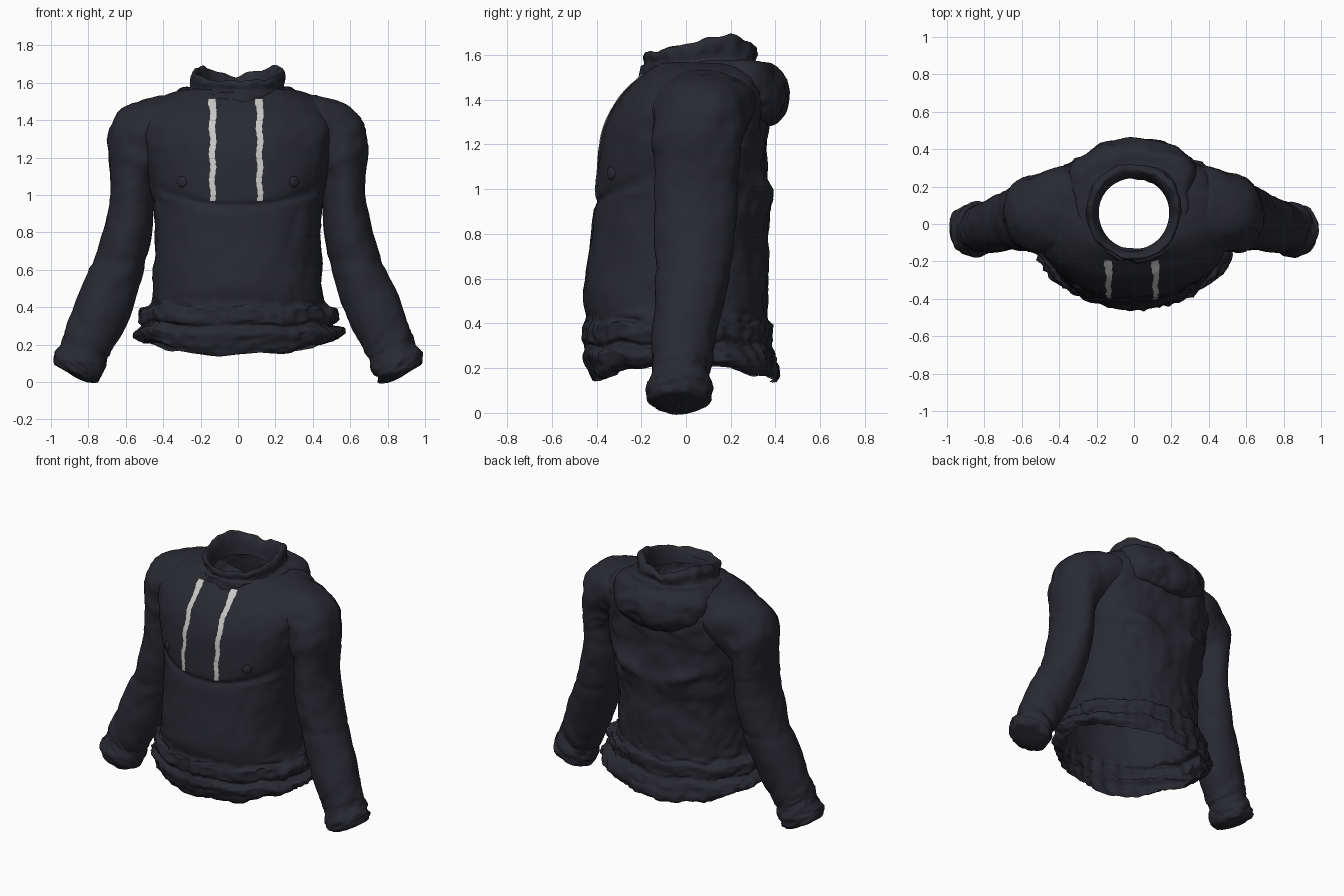
import bpy
import bmesh
import math
from mathutils import Vector, noise
from mathutils.bvhtree import BVHTree

cube = bpy.data.objects.get("Cube")
if cube:
    bpy.data.objects.remove(cube)


def material(name, rgb):
    m = bpy.data.materials.new(name)
    m.use_nodes = True
    m.diffuse_color = (*rgb, 1)
    bsdf = m.node_tree.nodes["Principled BSDF"]
    bsdf.inputs["Base Color"].default_value = (*rgb, 1)
    bsdf.inputs["Roughness"].default_value = 0.9
    return m


cloth = material("charcoal cloth", (0.022, 0.023, 0.031))
cord_white = material("cord white", (0.57, 0.57, 0.56))


def smooth_rows(rows, steps):
    """Catmull-Rom interpolation through a list of number rows."""
    out = []
    last = len(rows) - 1
    for i in range(last):
        a, b, c, d = (rows[max(0, min(last, i + k))] for k in (-1, 0, 1, 2))
        for s in range(steps):
            t = s / steps
            out.append([q + 0.5 * t * (r - p + t * (2 * p - 5 * q + 4 * r - w
                        + t * (3 * (q - r) + w - p)))
                        for p, q, r, w in zip(a, b, c, d)])
    return out + [list(rows[-1])]


def make_object(name, verts, faces, mat):
    mesh = bpy.data.meshes.new(name)
    mesh.from_pydata(verts, [], faces)
    mesh.materials.append(mat)
    for p in mesh.polygons:
        p.use_smooth = True
    ob = bpy.data.objects.new(name, mesh)
    bpy.context.collection.objects.link(ob)
    return ob


def loft(name, rings):
    n = len(rings[0])
    verts = [p for ring in rings for p in ring]
    faces = [(i * n + j, i * n + (j + 1) % n, (i + 1) * n + (j + 1) % n, (i + 1) * n + j)
             for i in range(len(rings) - 1) for j in range(n)]
    return make_object(name, verts, faces, cloth)


def surface_of(*objects):
    verts, polys = [], []
    for ob in objects:
        base = len(verts)
        verts += [v.co.copy() for v in ob.data.vertices]
        polys += [[base + k for k in p.vertices] for p in ob.data.polygons]
    return BVHTree.FromPolygons(verts, polys)


def wrinkle(p, freq):
    """Creased cloth noise, roughly -1 to 1."""
    q = Vector(p) * freq
    return 0.6 * noise.noise(q) + 0.7 * (0.4 - abs(noise.noise(q * 1.7 + Vector((7, 3, 1)))))


def power(v, e):
    return math.copysign(abs(v) ** e, v)


def bump(v, width):
    return math.exp(-(v / width) ** 2)


def ramp(v):
    v = max(0, min(1, v))
    return v * v * (3 - 2 * v)


ANGLES = [2 * math.pi * k / 128 for k in range(128)]

# Torso with a gathered two-tier hem: height, half width, front y, back y
torso_rows = [
    (0.15, 0.50, -0.41, 0.40), (0.19, 0.545, -0.43, 0.41), (0.26, 0.555, -0.45, 0.39),
    (0.30, 0.50, -0.43, 0.37), (0.33, 0.52, -0.45, 0.37), (0.39, 0.51, -0.45, 0.38),
    (0.42, 0.465, -0.44, 0.355), (0.55, 0.45, -0.45, 0.36), (0.75, 0.44, -0.43, 0.36),
    (0.93, 0.45, -0.41, 0.36), (1.0, 0.46, -0.405, 0.36), (1.2, 0.50, -0.385, 0.36),
    (1.32, 0.53, -0.35, 0.36), (1.42, 0.51, -0.29, 0.36), (1.5, 0.44, -0.21, 0.345),
    (1.55, 0.34, -0.16, 0.31), (1.565, 0.24, -0.14, 0.27), (1.53, 0.20, -0.13, 0.24)]
rings = []
for z, hx, yf, yb in smooth_rows(torso_rows, 7):
    ring = []
    hem = 1 / (1 + math.exp((z - 0.42) * 60))
    for a in ANGLES:
        c, s = math.cos(a), math.sin(a)
        # broad shoulder blades above a rounder waist
        squareness = 0.95 - 0.15 * ramp((z - 0.8) / 0.1) if s > 0 else 0.9 + 0.1 * hem
        x = hx * power(c, squareness)
        y = (yf + yb) / 2 + (yb - yf) / 2 * power(s, squareness)
        amp = 0.010 + 0.02 * hem + 0.02 * max(0, s) * (1 - hem) + 0.012 * abs(c) ** 4
        d = amp * wrinkle((x, y, z), 7 + 5 * hem)
        d += hem * 0.006 * math.sin(a * 40 + 3 * math.sin(a * 5))
        if s < 0 and abs(x) < 0.42:
            # chest crease and the soft belly
            d -= 0.014 * bump(z - 0.94 - 0.5 * x * x, 0.02)
            d += 0.012 * bump(x, 0.12) * bump(z - 0.5, 0.08)
        if s > 0:
            # loose folds hanging across the back
            d += 0.03 * bump(z - 0.93 - 0.3 * abs(x), 0.05) * bump(abs(x) - 0.2, 0.14)
        lift = 0.07 * abs(c) ** 3 * max(0, 1 - (z - 0.15) / 0.15)
        lift += 0.03 * hem * noise.noise(Vector((x * 6, y * 6, 2)))
        ring.append((x + c * d, y + s * d, z + lift))
    rings.append(ring)
torso = loft("torso", rings)
torso_skin = surface_of(torso)

# Sleeves with gathered, tucked cuffs: centre x, y, z, thickness across, front to back
sleeve_rows = [
    (0.27, 0.08, 1.41, 0.10, 0.19), (0.37, 0.08, 1.38, 0.16, 0.23),
    (0.50, 0.06, 1.285, 0.20, 0.21), (0.558, 0.05, 1.14, 0.13, 0.19),
    (0.565, 0.045, 1.0, 0.115, 0.185), (0.58, 0.04, 0.85, 0.125, 0.18),
    (0.63, 0.03, 0.64, 0.135, 0.165), (0.72, 0.0, 0.40, 0.148, 0.145),
    (0.80, -0.02, 0.22, 0.135, 0.13), (0.822, -0.025, 0.17, 0.125, 0.125),
    (0.845, -0.03, 0.11, 0.142, 0.142), (0.868, -0.03, 0.055, 0.125, 0.13),
    (0.876, -0.03, 0.037, 0.085, 0.09), (0.88, -0.03, 0.03, 0.005, 0.005)]
path = smooth_rows(sleeve_rows, 9)
for side, name in ((1, "left_sleeve"), (-1, "right_sleeve")):
    rings = []
    for i, (x, y, z, across, deep) in enumerate(path):
        p0, p1 = path[max(0, i - 4)], path[min(len(path) - 1, i + 4)]
        tangent = Vector((side * (p1[0] - p0[0]), 0, p1[2] - p0[2])).normalized()
        depth = Vector((0, 1, 0))
        normal = depth.cross(tangent)
        ring = []
        cuff = max(0, 1 - z / 0.3)
        for a in ANGLES[::2]:
            out = normal * math.cos(a) * across + depth * math.sin(a) * deep
            p = Vector((side * x, y, z)) + out
            d = (0.012 + 0.018 * cuff + 0.015 * bump(z - 1.25, 0.12)) * wrinkle(p, 7 + 5 * cuff)
            # seam fold around the forearm
            d -= 0.008 * bump(p.z - 0.64, 0.02)
            ring.append(p + out.normalized() * d * min(1, deep / 0.1))
        rings.append(ring)
    sleeve = loft(name, rings)
    # keep the body hollow: drop the sleeve end that lies inside the torso
    bm = bmesh.new()
    bm.from_mesh(sleeve.data)
    buried = []
    for v in bm.verts:
        spot, facing, _, _ = torso_skin.find_nearest(v.co)
        if v.co.z > 0.5 and (v.co - spot).dot(facing) < -0.02:
            buried.append(v)
    bmesh.ops.delete(bm, geom=buried, context="VERTS")
    bm.to_mesh(sleeve.data)
    bm.free()

# Hood folded down around the neck: radius and height at the front, then at the back
hood_rows = [
    (0.20, 1.42, 0.31, 1.28), (0.25, 1.45, 0.36, 1.30), (0.255, 1.50, 0.40, 1.38),
    (0.25, 1.54, 0.39, 1.49), (0.25, 1.55, 0.34, 1.57), (0.235, 1.56, 0.27, 1.58),
    (0.24, 1.59, 0.265, 1.65), (0.225, 1.61, 0.24, 1.685), (0.20, 1.57, 0.21, 1.64),
    (0.185, 1.52, 0.195, 1.54)]
rings = []
for rf, zf, rb, zb in smooth_rows(hood_rows, 6):
    ring = []
    for a in ANGLES:
        c, s = math.cos(a), math.sin(a)
        w = ((1 + s) / 2) ** 1.2
        r = rf + (rb - rf) * ramp((s + 0.5) / 1.4)
        z = zf + (zb - zf) * min(1, w * 1.5 if zb > zf else w)
        rim = max(0, z - 1.52) / 0.15
        z -= 0.05 * bump(c, 0.4) * max(0, s) * rim
        outer = max(0, min(1, (r - 0.2) / 0.06))
        # the drape spreads out toward the shoulder blades
        r += 0.03 * bump(s - 0.6, 0.25) * ramp((r - 0.27) / 0.1)
        d = 0.035 * outer * wrinkle((r * c, r * s, z), 8)
        z += 0.02 * rim * noise.noise(Vector((c * 3, s * 3, 5)))
        r += d
        ring.append((r * c, 0.05 + r * s, z))
    rings.append(ring)
hood = loft("folded_hood", rings)

# Front surface finder for the details
front_skin = surface_of(torso, hood)


def on_front(x, z):
    hit, normal, _, _ = front_skin.ray_cast(Vector((x, -2, z)), Vector((0, 1, 0)))
    return hit, (normal if normal.y < 0 else -normal)


# Drawstrings lying on the chest, wider where they leave the collar
for x0, name in ((0.115, "left_drawstring"), (-0.135, "right_drawstring")):
    strip = []
    count = 48
    for i in range(count + 1):
        z = 0.97 + 0.54 * i / count
        x = x0 + 0.004 * math.sin(i * 0.5)
        half = 0.014 + 0.004 * (i / count) + 0.002 * math.sin(i * 2.1)
        half += 0.006 * bump(i - count + 2, 2.5)
        for k in (-1, -0.5, 0, 0.5, 1):
            hit, normal = on_front(x + k * half, z)
            strip.append(hit + normal * 0.006)
    quads = [(i * 5 + k, i * 5 + k + 1, i * 5 + k + 6, i * 5 + k + 5)
             for i in range(count) for k in range(4)]
    make_object(name, strip, quads, cord_white)

# Small raised chest buttons
for x, name in ((0.3, "left_chest_button"), (-0.3, "right_chest_button")):
    hit, normal = on_front(x, 1.07)
    bpy.ops.mesh.primitive_uv_sphere_add(segments=20, ring_count=10, radius=0.03, location=hit)
    button = bpy.context.object
    button.name = name
    button.scale.z = 0.4
    button.rotation_euler = normal.to_track_quat("Z", "Y").to_euler()
    button.data.materials.append(cloth)
    bpy.ops.object.shade_smooth()
